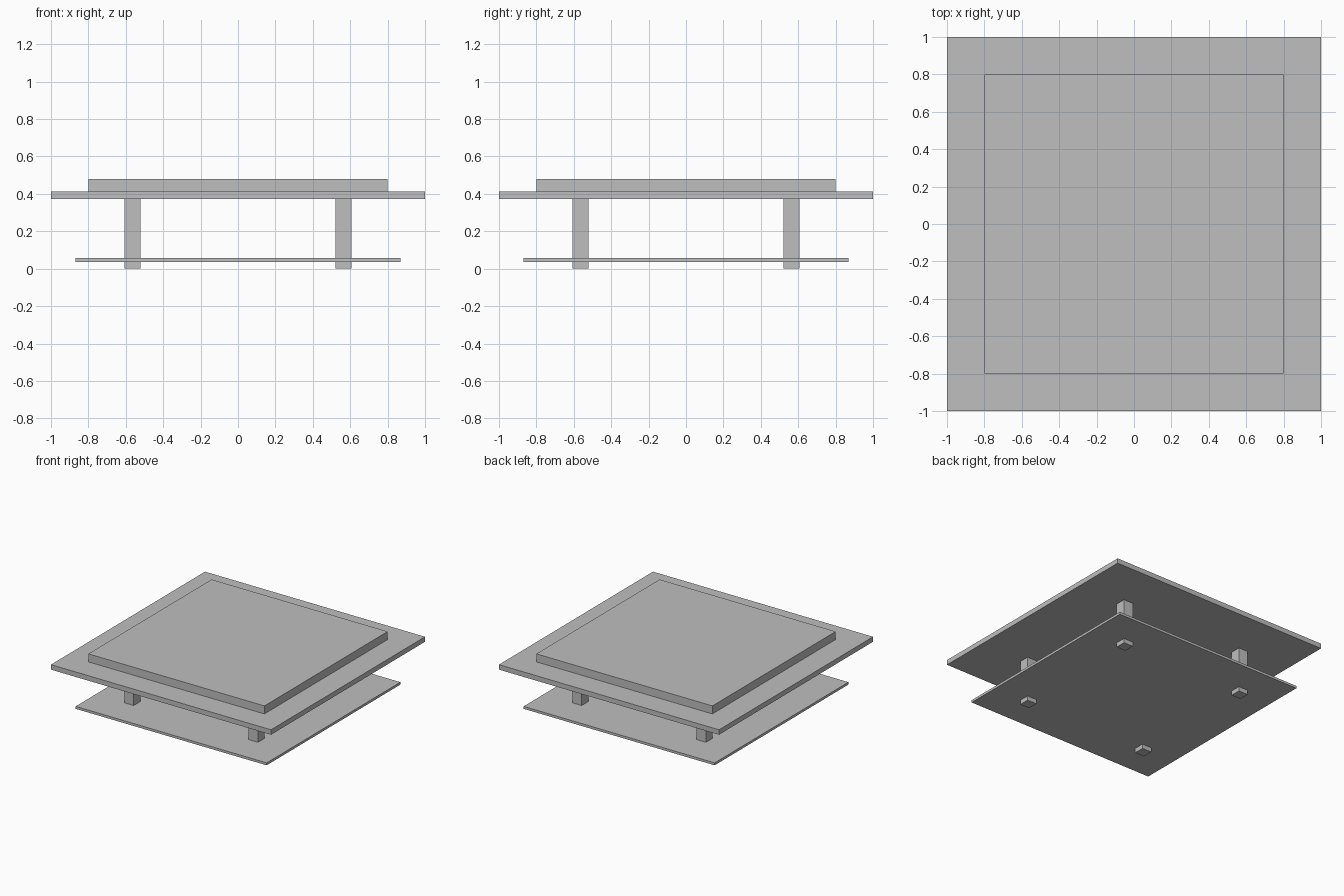
import bpy

if "Cube" in bpy.data.objects:
    bpy.data.objects.remove(bpy.data.objects["Cube"])

grey = bpy.data.materials.new("light_grey")
grey.diffuse_color = (0.51, 0.52, 0.51, 1.0)
grey.use_nodes = True
grey.node_tree.nodes["Principled BSDF"].inputs["Base Color"].default_value = grey.diffuse_color


def box(name, half, z0, z1, x=0.0, y=0.0):
    """Square block with given half width, spanning z0 to z1."""
    bpy.ops.mesh.primitive_cube_add(size=1, location=(x, y, (z0 + z1) / 2))
    ob = bpy.context.object
    ob.name = name
    ob.scale = (2 * half, 2 * half, z1 - z0)
    bpy.ops.object.transform_apply(location=False, rotation=False, scale=True)
    ob.data.materials.append(grey)
    return ob


# Stacked top: wide slab and raised panel
box("table_top", 1.0, 0.373, 0.414)
box("raised_panel", 0.80, 0.414, 0.48)

# Thin lower shelf
box("lower_shelf", 0.868, 0.036, 0.056)

# Four square legs passing through the shelf
for side, sx in (("left", -1), ("right", 1)):
    for end, sy in (("front", -1), ("back", 1)):
        box(f"{end}_{side}_leg", 0.043, 0.0, 0.373, sx * 0.565, sy * 0.565)
